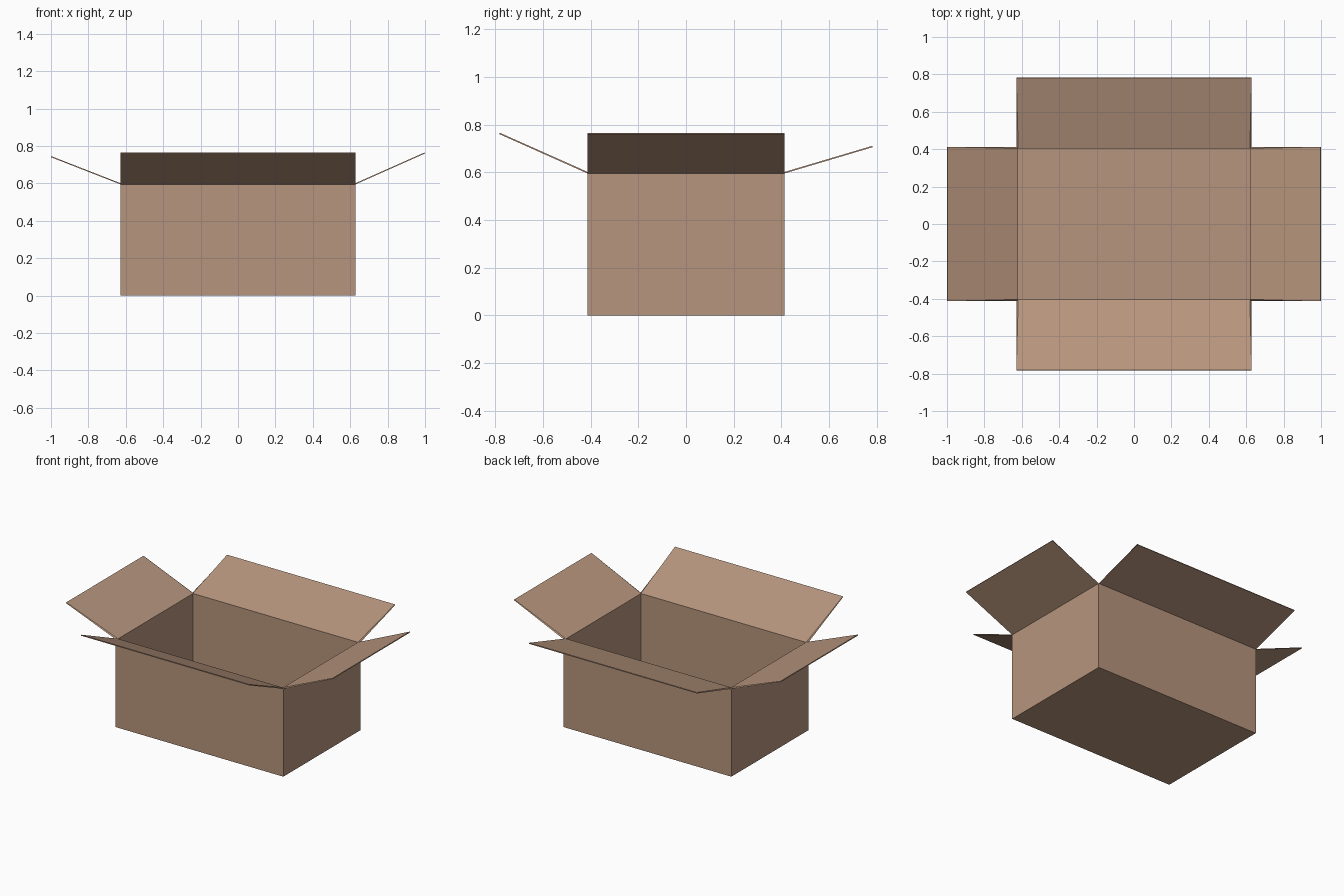
import bpy, bmesh
from mathutils import Vector, Matrix

if "Cube" in bpy.data.objects:
    bpy.data.objects.remove(bpy.data.objects["Cube"])

HX, HY, H = 0.629, 0.413, 0.595   # half width, half depth, wall height
T = 0.01                          # wall thickness
FLAP_T = 0.006                    # flap thickness

card = bpy.data.materials.new("cardboard")
card.diffuse_color = (0.47, 0.30, 0.205, 1)
card.use_nodes = True
card.node_tree.nodes["Principled BSDF"].inputs["Base Color"].default_value = card.diffuse_color


def finish(bm, name):
    bmesh.ops.recalc_face_normals(bm, faces=bm.faces)
    mesh = bpy.data.meshes.new(name)
    bm.to_mesh(mesh)
    bm.free()
    mesh.materials.append(card)
    obj = bpy.data.objects.new(name, mesh)
    bpy.context.collection.objects.link(obj)
    return obj


# Open box: a cube without its top, thickened inwards
bm = bmesh.new()
bmesh.ops.create_cube(bm, size=1)
bmesh.ops.transform(bm, verts=bm.verts,
                    matrix=Matrix.Translation((0, 0, H / 2)) @ Matrix.Diagonal((2 * HX, 2 * HY, H, 1)))
top = [f for f in bm.faces if f.calc_center_median().z > H - 0.01]
bmesh.ops.delete(bm, geom=top, context='FACES_ONLY')
body = finish(bm, "box_body")
solid = body.modifiers.new("thickness", 'SOLIDIFY')
solid.thickness, solid.offset = T, -1
solid.use_even_offset = True


def flap(name, turns, hinge, half_w, tip, tip_z):
    """Thin plate hinged on a wall's top edge, built towards +x, then turned."""
    low = Vector((tip - hinge, tip_z - H))
    slope = low.y / low.x
    n = Vector((-low.y, low.x)).normalized() * FLAP_T
    inner_z = H + n.y - slope * (T + n.x)
    section = [(hinge, H, half_w), (tip, tip_z, half_w),
               (tip + n.x, tip_z + n.y, half_w), (hinge - T, inner_z, half_w - T)]
    bm = bmesh.new()
    a = [bm.verts.new((x, -w, z)) for x, z, w in section]
    b = [bm.verts.new((x, w, z)) for x, z, w in section]
    bm.faces.new(a)
    bm.faces.new(b[::-1])
    for i in range(4):
        j = (i + 1) % 4
        bm.faces.new((a[i], b[i], b[j], a[j]))
    # exact quarter turns
    c, s = ((1, 0), (0, 1), (-1, 0), (0, -1))[turns]
    for v in bm.verts:
        x, y, z = v.co
        v.co = (c * x - s * y, s * x + c * y, z)
    return finish(bm, name)


# Four flaps, each opened to a slightly different angle
flap("right_flap", 0, HX, HY, 1.0, 0.760)
flap("back_flap", 1, HY, HX, 0.783, 0.705)
flap("left_flap", 2, HX, HY, 1.0, 0.740)
flap("front_flap", 3, HY, HX, 0.783, 0.760)
